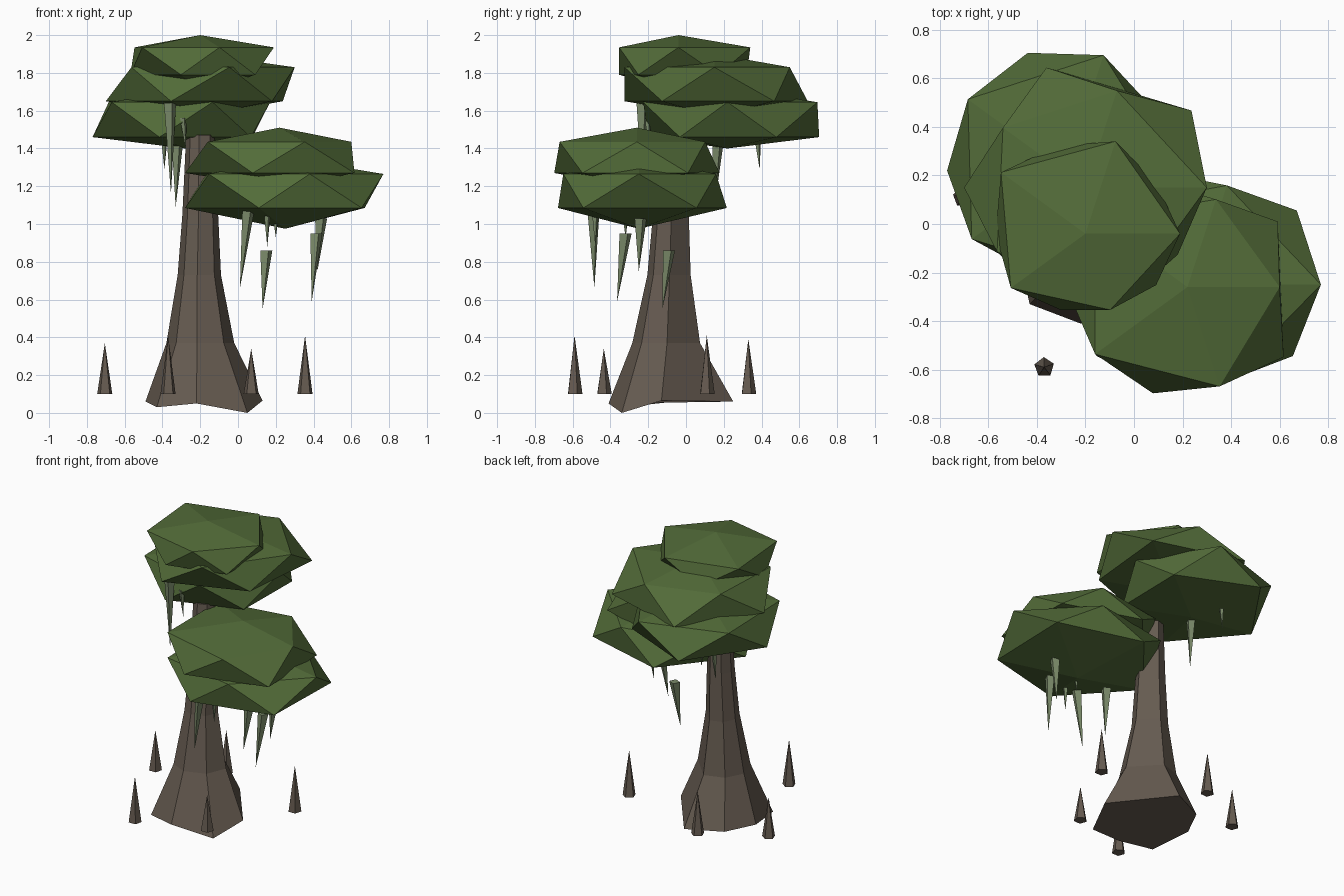
import bpy, bmesh
from math import cos, sin, radians, atan2
from mathutils import Vector

cube = bpy.data.objects.get("Cube")
if cube:
    bpy.data.objects.remove(cube)


def material(name, colour):
    mat = bpy.data.materials.new(name)
    mat.use_nodes = True
    mat.diffuse_color = (*colour, 1)
    mat.node_tree.nodes["Principled BSDF"].inputs["Base Color"].default_value = (*colour, 1)
    return mat


bark = material("bark brown", (0.13, 0.103, 0.08))
leaf = material("leaf green", (0.085, 0.148, 0.04))
moss = material("moss green", (0.2, 0.26, 0.145))


def finish(name, bm, mat):
    bmesh.ops.recalc_face_normals(bm, faces=bm.faces)
    mesh = bpy.data.meshes.new(name)
    bm.to_mesh(mesh)
    bm.free()
    mesh.materials.append(mat)
    obj = bpy.data.objects.new(name, mesh)
    bpy.context.collection.objects.link(obj)


def trunk():
    # flared, uneven foot; the rings above follow the same directions
    foot = [(0.05, -0.34, 0.0), (0.13, -0.13, 0.065), (-0.16, 0.25, 0.06),
            (-0.39, 0.14, 0.06), (-0.49, -0.06, 0.06), (-0.43, -0.33, 0.03),
            (-0.22, -0.41, 0.05)]
    angles = [atan2(y + 0.09, x + 0.19) for x, y, z in foot]
    angles[1] += 0.15
    bm = bmesh.new()
    rings = [[bm.verts.new(p) for p in foot]]
    for x, y, z, r in [(-0.2, -0.105, 0.37, 0.18), (-0.205, -0.09, 0.73, 0.115),
                       (-0.2, -0.08, 1.05, 0.095), (-0.2, -0.07, 1.47, 0.075)]:
        rings.append([bm.verts.new((x + r * cos(a), y + r * sin(a), z)) for a in angles])
    for low, high in zip(rings, rings[1:]):
        for i in range(len(foot)):
            j = (i + 1) % len(foot)
            bm.faces.new((low[i], low[j], high[j], high[i]))
    bm.faces.new(rings[0])
    bm.faces.new(rings[-1])
    finish("trunk", bm, bark)


def foliage(name, x, y, heights, upper, lower):
    # flattened twenty-sided clump: tip, two rings of five, underside tip
    top, high, low, bottom = heights
    bm = bmesh.new()

    def ring(radii, z, start):
        return [bm.verts.new((x + r * cos(radians(start + 72 * i)),
                              y + r * sin(radians(start + 72 * i)), z))
                for i, r in enumerate(radii)]

    tip, base = bm.verts.new((x, y, top)), bm.verts.new((x, y, bottom))
    up, down = ring(upper, high, 0), ring(lower, low, 36)
    for i in range(5):
        j = (i + 1) % 5
        bm.faces.new((tip, up[i], up[j]))
        bm.faces.new((up[i], down[i], up[j]))
        bm.faces.new((up[j], down[i], down[j]))
        bm.faces.new((base, down[j], down[i]))
    finish(name, bm, leaf)


def spike(name, base, tip, radius, mat, sides=5):
    # pointed cone from base centre to tip
    bm = bmesh.new()
    base = Vector(base)
    ring = [bm.verts.new(base + Vector((radius * cos(radians(360 * i / sides + 20)),
                                        radius * sin(radians(360 * i / sides + 20)), 0)))
            for i in range(sides)]
    point = bm.verts.new(tip)
    bm.faces.new(ring)
    for i in range(sides):
        bm.faces.new((ring[i], ring[(i + 1) % sides], point))
    finish(name, bm, mat)


trunk()

# upper crown
foliage("upper_crown_top", -0.2, -0.04, (2.0, 1.935, 1.79, 1.7),
        (.39, .4, .43, .38, .33), (.36, .38, .37, .33, .36))
foliage("upper_crown_middle", -0.2, 0.15, (1.9, 1.83, 1.65, 1.57),
        (.5, .42, .42, .45, .5), (.54, .52, .5, .5, .47))
foliage("upper_crown_bottom", -0.28, 0.22, (1.72, 1.645, 1.46, 1.4),
        (.45, .5, .5, .48, .47), (.44, .51, .49, .44, .43))

# lower crown
foliage("lower_crown_top", 0.22, -0.26, (1.51, 1.435, 1.27, 1.19),
        (.38, .38, .47, .47, .43), (.46, .46, .5, .46, .49))
foliage("lower_crown_bottom", 0.25, -0.25, (1.35, 1.265, 1.085, 0.975),
        (.52, .43, .52, .5, .42), (.52, .49, .53, .45, .5))

# breathing roots standing around the trunk
for i, (x, y, z) in enumerate([(-0.37, -0.59, 0.41), (0.07, -0.435, 0.34),
                               (-0.705, 0.11, 0.37), (0.355, 0.11, 0.41),
                               (-0.32, 0.33, 0.39)]):
    spike(f"root_spike_{i + 1}", (x, y, 0.1), (x, y, z), 0.042, bark)

# hanging moss strands
strands = [((0.055, -0.49, 1.07), (0.01, -0.485, 0.66)),
           ((0.15, -0.09, 0.86), (0.13, -0.125, 0.55)),
           ((0.415, -0.32, 0.95), (0.39, -0.365, 0.59)),
           ((0.44, -0.24, 1.03), (0.42, -0.25, 0.75)),
           ((0.155, -0.48, 1.05), (0.155, -0.48, 0.88)),
           ((0.2, -0.32, 1.05), (0.2, -0.32, 0.93)),
           ((-0.36, -0.23, 1.64), (-0.355, -0.23, 1.16)),
           ((-0.32, 0.17, 1.45), (-0.33, 0.15, 1.09)),
           ((-0.29, -0.2, 1.56), (-0.275, -0.2, 1.38)),
           ((-0.39, 0.38, 1.45), (-0.39, 0.39, 1.29))]
for i, (top, tip) in enumerate(strands):
    width = 0.034 if top[2] - tip[2] > 0.25 else 0.018
    spike(f"moss_strand_{i + 1}", top, tip, width, moss, 4)
